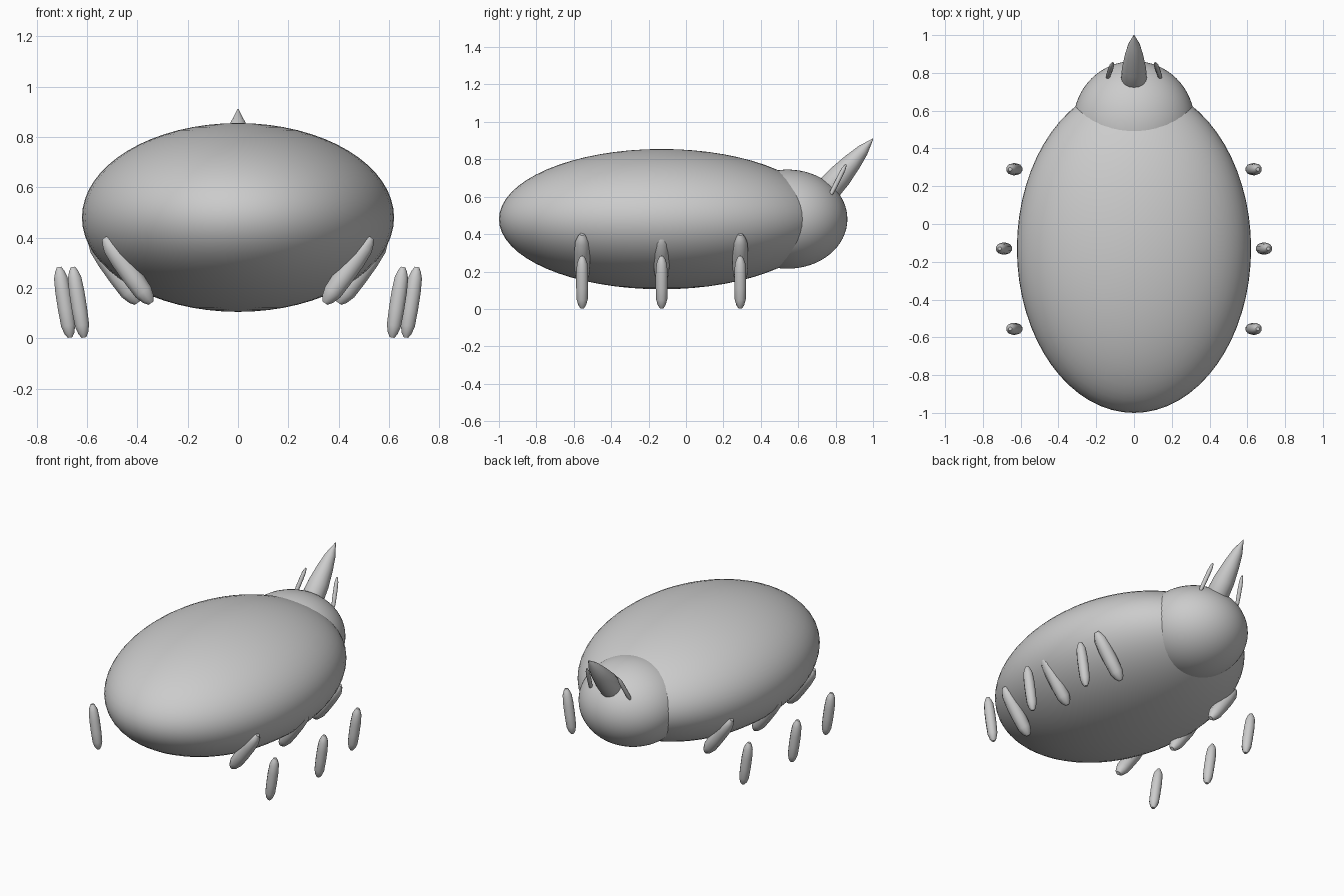
import bpy, bmesh, math
from mathutils import Vector, Matrix

if "Cube" in bpy.data.objects:
    bpy.data.objects.remove(bpy.data.objects["Cube"])


def ellipsoid(name, centre, radii):
    bpy.ops.mesh.primitive_uv_sphere_add(segments=64, ring_count=32, location=centre)
    ob = bpy.context.object
    ob.name = name
    ob.scale = radii
    bpy.ops.object.transform_apply(location=False, rotation=False, scale=True)
    bpy.ops.object.shade_smooth()
    return ob


def spindle(name, a, b, profile, sides=10):
    """Rings of (fraction along axis, radius) lofted from point a to point b."""
    a, b = Vector(a), Vector(b)
    axis = b - a
    turn = axis.to_track_quat('Z', 'Y')
    bm = bmesh.new()
    rings = []
    for t, r in profile:
        ring = []
        for i in range(sides):
            ang = 2 * math.pi * i / sides
            p = Vector((r * math.cos(ang), r * math.sin(ang), 0))
            ring.append(bm.verts.new(a + axis * t + turn @ p))
        rings.append(ring)
    for lo, hi in zip(rings, rings[1:]):
        for i in range(sides):
            j = (i + 1) % sides
            bm.faces.new((lo[i], lo[j], hi[j], hi[i]))
    bm.faces.new(rings[0][::-1])
    bm.faces.new(rings[-1])
    mesh = bpy.data.meshes.new(name)
    bm.to_mesh(mesh)
    bm.free()
    ob = bpy.data.objects.new(name, mesh)
    bpy.context.collection.objects.link(ob)
    bpy.ops.object.select_all(action='DESELECT')
    ob.select_set(True)
    bpy.context.view_layer.objects.active = ob
    bpy.ops.object.shade_smooth_by_angle(angle=math.radians(50))
    return ob


def limb(r):
    return [(0, r * .3), (.06, r * .65), (.17, r * .93), (.4, r),
            (.65, r), (.85, r * .88), (.94, r * .6), (1, r * .3)]


# Body and head
ellipsoid("body", (0, -0.13, 0.48), (0.62, 0.87, 0.375))
ellipsoid("head", (0, 0.543, 0.48), (0.32, 0.32, 0.265))

# Horn
spindle("horn", (0, 0.73, 0.605), (0, 1.0, 0.91),
        [(0, .055), (.15, .068), (.35, .064), (.6, .049), (.8, .032), (1, .002)], 16)

for side, tag in ((1, "right"), (-1, "left")):
    # Antenna
    spindle(f"antenna_{tag}", (side * .142, .768, .60), (side * .112, .855, .772), limb(.013))
    # Three leg pairs, the middle pair set further out
    for pos, y, out in (("front", -.555, 0), ("middle", -.13, .055), ("back", .29, 0)):
        spindle(f"upper_leg_{pos}_{tag}", (side * (.345 + out), y, .14),
                (side * (.53 + out), y, .40), limb(.042))
        spindle(f"lower_leg_{pos}_{tag}", (side * (.612 + out), y, .003),
                (side * (.656 + out), y, .283), limb(.032))
